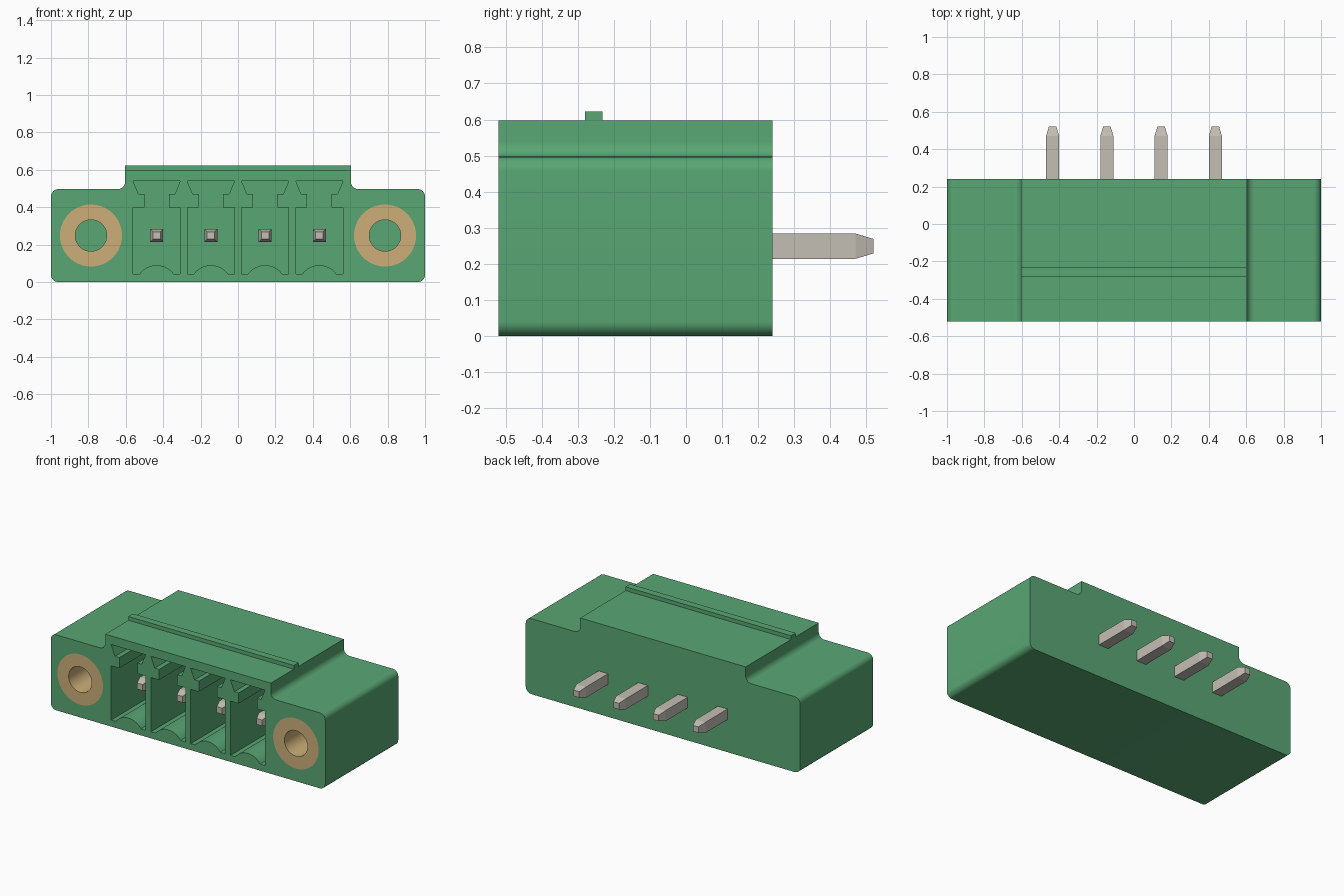
import bpy, bmesh
from math import sin, cos, pi, radians
from mathutils import Vector, Matrix

cube = bpy.data.objects.get("Cube")
if cube:
    bpy.data.objects.remove(cube, do_unlink=True)

FRONT, BACK = -0.52, 0.24
PITCH, MID_Z = 0.29, 0.249
POCKET_BACK = 0.1


def material(name, rgb):
    m = bpy.data.materials.new(name)
    m.use_nodes = True
    m.diffuse_color = (*rgb, 1)
    m.node_tree.nodes["Principled BSDF"].inputs["Base Color"].default_value = (*rgb, 1)
    return m


green = material("green plastic", (0.10, 0.385, 0.175))
brass = material("tan brass", (0.61, 0.43, 0.19))
steel = material("pin grey", (0.55, 0.52, 0.46))


def finish(bm, name, mat):
    bmesh.ops.recalc_face_normals(bm, faces=bm.faces)
    mesh = bpy.data.meshes.new(name)
    bm.to_mesh(mesh)
    bm.free()
    mesh.materials.append(mat)
    ob = bpy.data.objects.new(name, mesh)
    bpy.context.collection.objects.link(ob)
    return ob


def select(ob):
    bpy.ops.object.select_all(action="DESELECT")
    ob.select_set(True)
    bpy.context.view_layer.objects.active = ob


def smooth(ob):
    select(ob)
    bpy.ops.object.shade_smooth_by_angle(angle=radians(30))


def arc(cx, cz, r, start, end, steps=8):
    angles = [radians(start + (end - start) * i / steps) for i in range(steps + 1)]
    return [(cx + r * cos(a), cz + r * sin(a)) for a in angles]


def mirrored(half):
    """Close a right-hand outline with its mirror image."""
    return half + [(-x, z) for x, z in reversed(half) if abs(x) > 1e-5]


def prism(name, outline, y0, y1, mat, x=0):
    bm = bmesh.new()
    face = bm.faces.new([bm.verts.new((px + x, y0, pz)) for px, pz in outline])
    ext = bmesh.ops.extrude_face_region(bm, geom=[face])["geom"]
    bmesh.ops.translate(bm, vec=(0, y1 - y0, 0),
                        verts=[v for v in ext if isinstance(v, bmesh.types.BMVert)])
    return finish(bm, name, mat)


def cut(body, cutter):
    mod = body.modifiers.new("cut", "BOOLEAN")
    mod.operation, mod.solver, mod.object = "DIFFERENCE", "EXACT", cutter
    select(body)
    bpy.ops.object.modifier_apply(modifier=mod.name)
    bpy.data.objects.remove(cutter, do_unlink=True)


# Housing: flanged block with rounded corners and a raised middle
R, TOP, FLANGE, STEP = 0.04, 0.597, 0.497, 0.603
outline = mirrored(arc(1 - R, R, R, -90, 0) + arc(1 - R, FLANGE - R, R, 0, 90)
                   + arc(STEP + R, FLANGE + R, R, 270, 180) + [(STEP, TOP)])
housing = prism("housing", outline, FRONT, BACK, green)

# Keyed plug pockets: arched floor, wide chamber, neck and flared slot
pocket = mirrored(arc(0, -0.0225, 0.1125, 90, 36, 8)
                  + [(0.126, 0.042), (0.126, 0.4), (0.066, 0.4),
                     (0.066, 0.47), (0.097, 0.47), (0.126, 0.54)])
pin_xs = [PITCH * (i - 1.5) for i in range(4)]
for x in pin_xs:
    cut(housing, prism("pocket_cutter", pocket, FRONT - 0.1, POCKET_BACK, green, x))

# Flange bores for the threaded inserts
FLANGE_X, OUTER, INNER, INSERT_BACK = 0.786, 0.166, 0.084, -0.05
for side in (-1, 1):
    bore = arc(0, MID_Z, OUTER, 0, 360, 48)[:-1]
    cut(housing, prism("bore_cutter", bore, FRONT - 0.1, INSERT_BACK, green, side * FLANGE_X))
smooth(housing)

# Locking ridge across the top
prism("top_ridge", [(-STEP, TOP), (STEP, TOP), (STEP, 0.622), (-STEP, 0.622)],
      -0.28, -0.232, green)

# Threaded inserts
for side, label in ((-1, "right"), (1, "left")):
    bm = bmesh.new()
    ring = [bm.verts.new((side * FLANGE_X + r, y, MID_Z)) for r, y in
            ((INNER, FRONT), (OUTER, FRONT), (OUTER, INSERT_BACK), (INNER, INSERT_BACK))]
    edges = [bm.edges.new((ring[i], ring[(i + 1) % 4])) for i in range(4)]
    bmesh.ops.spin(bm, geom=ring + edges, cent=(side * FLANGE_X, 0, MID_Z),
                   axis=(0, 1, 0), angle=2 * pi, steps=48, use_merge=True)
    bmesh.ops.remove_doubles(bm, verts=bm.verts, dist=1e-4)
    smooth(finish(bm, label + "_insert", brass))

# Square contact pins with tapered ends
PIN_FRONT, PIN_BACK, HALF, TIP, TAPER = -0.4, 0.52, 0.035, 0.02, 0.05
for n, x in enumerate(pin_xs):
    bm = bmesh.new()
    loops = []
    for y, h in ((PIN_FRONT, TIP), (PIN_FRONT + TAPER, HALF),
                 (PIN_BACK - TAPER, HALF), (PIN_BACK, TIP)):
        loops.append([bm.verts.new((x + sx * h, y, MID_Z + sz * h))
                      for sx, sz in ((-1, -1), (1, -1), (1, 1), (-1, 1))])
    for a, b in zip(loops, loops[1:]):
        for i in range(4):
            j = (i + 1) % 4
            bm.faces.new((a[i], a[j], b[j], b[i]))
    bm.faces.new(loops[0])
    bm.faces.new(loops[-1])
    finish(bm, "pin_%d" % (n + 1), steel)
